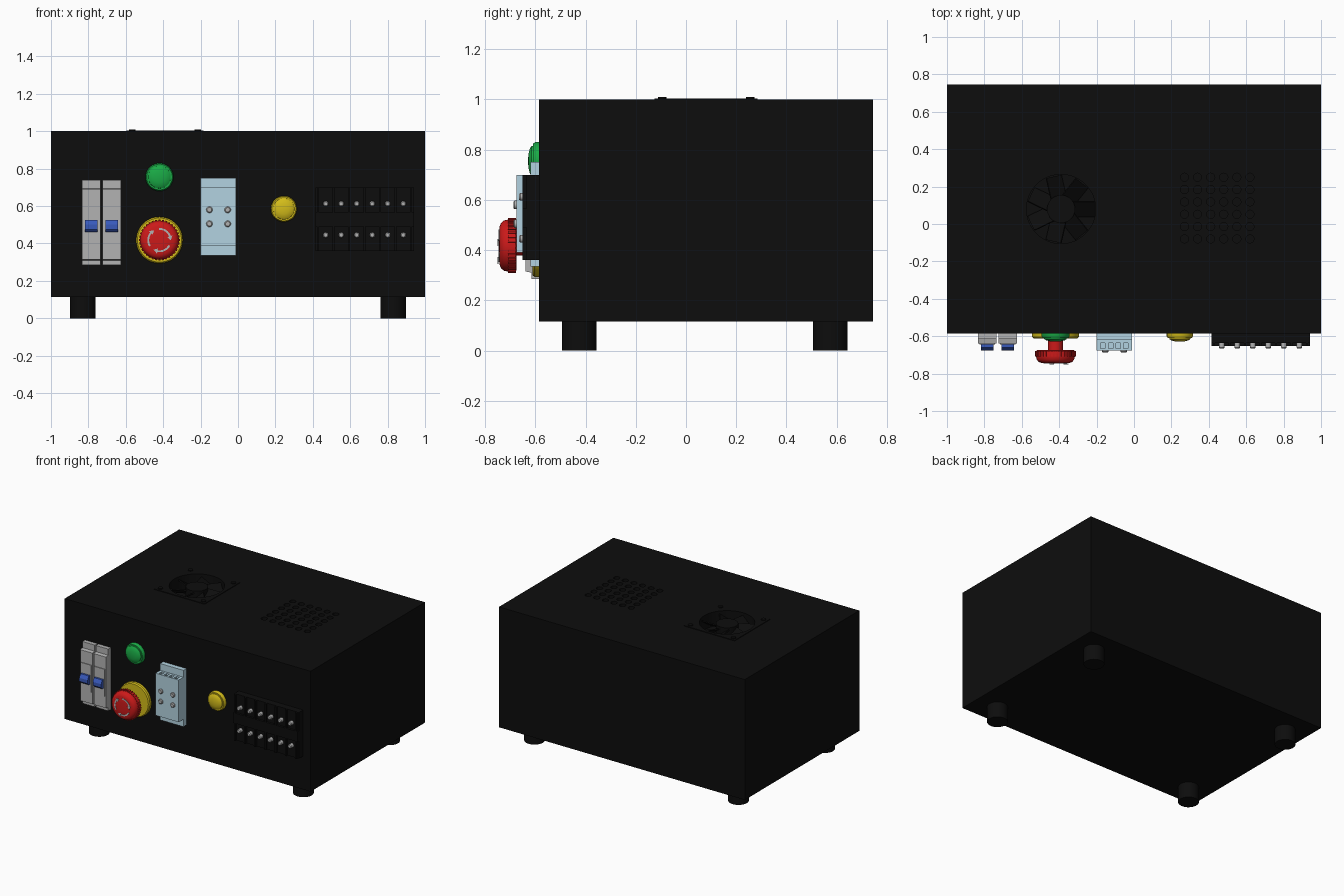
import bpy, bmesh
from math import sin, cos, pi, radians
from mathutils import Matrix, Vector

if "Cube" in bpy.data.objects:
    bpy.data.objects.remove(bpy.data.objects["Cube"])

PANEL = -0.585  # y of the front panel


def mat(name, r, g, b):
    m = bpy.data.materials.new(name)
    m.diffuse_color = (r, g, b, 1)
    m.use_nodes = True
    m.node_tree.nodes["Principled BSDF"].inputs["Base Color"].default_value = m.diffuse_color
    return m


BLACK = mat("black", .004, .004, .004)
GREY = mat("light_grey", .45, .45, .45)
BLUE = mat("blue", .04, .1, .5)
PALE = mat("pale_blue", .45, .65, .75)
RED = mat("red", .6, .01, .01)
GREEN = mat("green", .01, .4, .06)
YELLOW = mat("yellow", .65, .5, .01)


def finish(name, bm, m, smooth=False):
    bmesh.ops.recalc_face_normals(bm, faces=bm.faces)
    me = bpy.data.meshes.new(name)
    bm.to_mesh(me)
    bm.free()
    me.materials.append(m)
    ob = bpy.data.objects.new(name, me)
    bpy.context.collection.objects.link(ob)
    bpy.ops.object.select_all(action='DESELECT')
    ob.select_set(True)
    bpy.context.view_layer.objects.active = ob
    if smooth:
        bpy.ops.object.shade_smooth_by_angle(angle=radians(35))
    return ob


def add_box(bm, x0, x1, y0, y1, z0, z1, rot=Matrix()):
    c = Vector(((x0 + x1) / 2, (y0 + y1) / 2, (z0 + z1) / 2))
    s = Matrix.Diagonal((x1 - x0, y1 - y0, z1 - z0, 1))
    bmesh.ops.create_cube(bm, size=1, matrix=rot @ Matrix.Translation(c) @ s)


def add_cyl(bm, x, y, z0, z1, r, n=32):
    bmesh.ops.create_cone(bm, cap_ends=True, segments=n, radius1=r, radius2=r, depth=z1 - z0,
                          matrix=Matrix.Translation((x, y, (z0 + z1) / 2)))


def add_lathe(bm, x, z, prof, n=48):
    """Turn (radius, distance out of the panel) points about a y-axis."""
    rings = [[bm.verts.new((x + r * cos(2 * pi * i / n), PANEL - d, z + r * sin(2 * pi * i / n)))
              for i in range(n)] for r, d in prof]
    for a, b in zip(rings, rings[1:]):
        for i in range(n):
            j = (i + 1) % n
            bm.faces.new((a[i], a[j], b[j], b[i]))
    bm.faces.new(rings[0])
    bm.faces.new(rings[-1])


def add_profile(bm, x0, x1, prof):
    """Extrude a (distance out of the panel, z) outline along x."""
    f = bm.faces.new([bm.verts.new((x0, PANEL - d, z)) for d, z in prof])
    g = bmesh.ops.extrude_face_region(bm, geom=[f])
    bmesh.ops.translate(bm, vec=(x1 - x0, 0, 0),
                        verts=[v for v in g['geom'] if isinstance(v, bmesh.types.BMVert)])


def cut(ob, bm):
    c = finish("cutter", bm, BLACK)
    c.hide_render = True
    bpy.context.view_layer.objects.active = ob
    m = ob.modifiers.new("cut", 'BOOLEAN')
    m.object, m.operation, m.solver = c, 'DIFFERENCE', 'EXACT'
    bpy.ops.object.modifier_apply(modifier=m.name)
    bpy.data.objects.remove(c)


# Cabinet with fan well and vent holes
FX, FY = -.39, .08
bm = bmesh.new()
add_box(bm, -1, 1, PANEL, .745, .115, 1)
cabinet = finish("cabinet", bm, BLACK)
bm = bmesh.new()
add_cyl(bm, FX, FY, .9, 1.1, .185, 48)
for i in range(6):
    for j in range(6):
        add_cyl(bm, .27 + i * .07, -.08 + j * .066, .96, 1.1, .022, 12)
cut(cabinet, bm)

# Feet
for x, sx in ((-.83, "left"), (.83, "right")):
    for y, sy in ((-.425, "front"), (.575, "back")):
        bm = bmesh.new()
        add_cyl(bm, x, y, 0, .117, .069)
        finish(f"foot_{sy}_{sx}", bm, BLACK, True)

# Fan frame, corner screws, hub and blades
bm = bmesh.new()
add_box(bm, FX - .205, FX + .205, FY - .205, FY + .205, .99, 1.004)
frame = finish("fan_frame", bm, BLACK)
bm = bmesh.new()
add_cyl(bm, FX, FY, .9, 1.1, .185, 48)
cut(frame, bm)
bm = bmesh.new()
for sx in (-1, 1):
    for sy in (-1, 1):
        add_cyl(bm, FX + sx * .175, FY + sy * .175, 1, 1.01, .017, 16)
finish("fan_screws", bm, BLACK, True)
bm = bmesh.new()
add_cyl(bm, FX, FY, .9, .998, .075)
for i in range(7):
    rot = (Matrix.Translation((FX, FY, .955)) @ Matrix.Rotation(2 * pi * i / 7, 4, 'Z')
           @ Matrix.Rotation(radians(35), 4, 'X'))
    add_box(bm, .06, .178, -.05, .05, -.004, .004, rot)
finish("fan_rotor", bm, BLACK)

# Two circuit breakers with switch levers
for x0, name in ((-.835, "main"), (-.725, "battery")):
    bm = bmesh.new()
    add_profile(bm, x0, x0 + .1, [(0, .285), (.03, .285), (.03, .31), (.055, .315),
                                  (.055, .69), (.03, .695), (.03, .74), (0, .74)])
    add_box(bm, x0 + .008, x0 + .092, PANEL - .06, PANEL - .05, .40, .60)
    finish(f"{name}_breaker", bm, GREY)
    bm = bmesh.new()
    add_profile(bm, x0 + .016, x0 + .084, [(.05, .46), (.075, .46), (.09, .475),
                                           (.09, .50), (.075, .525), (.05, .525)])
    finish(f"{name}_breaker_lever", bm, BLUE)

# Lamp and trigger button: bezel plus domed cap
for x, z, r, m, name in ((-.42, .755, .075, GREEN, "lamp"), (.245, .585, .07, YELLOW, "trigger_button")):
    bm = bmesh.new()
    add_lathe(bm, x, z, [(r, 0), (r, .015), (r * .92, .024), (r * .83, .024)])
    finish(f"{name}_bezel", bm, m, True)
    bm = bmesh.new()
    add_lathe(bm, x, z, [(r * .82, .01), (r * .8, .03), (r * .66, .037), (r * .4, .042), (r * .12, .044)])
    finish(f"{name}_cap", bm, m, True)

# Emergency stop: yellow collar, stem, ridged mushroom head
EX, EZ = -.42, .418
bm = bmesh.new()
add_lathe(bm, EX, EZ, [(.125, 0), (.125, .018), (.118, .026), (.07, .026)])
finish("emergency_collar", bm, YELLOW, True)
bm = bmesh.new()
add_lathe(bm, EX, EZ, [(.04, .02), (.04, .09), (.098, .09), (.104, .095), (.104, .122),
                       (.1, .14), (.09, .152), (.075, .158), (.03, .16)])
finish("emergency_head", bm, RED, True)
bm = bmesh.new()
for i in range(36):
    rot = Matrix.Translation((EX, PANEL, EZ)) @ Matrix.Rotation(2 * pi * i / 36, 4, 'Y')
    add_box(bm, .098, .109, -.124, -.093, -.005, .005, rot)
finish("emergency_head_ridges", bm, RED)

# Three turning arrows on the head
bm = bmesh.new()


def on_head(r, a):
    return bm.verts.new((EX + r * cos(a), PANEL - .161, EZ + r * sin(a)))


for k in range(3):
    a0 = radians(20 + 120 * k)
    arc = [(on_head(.055, a0 + radians(9 * i)), on_head(.065, a0 + radians(9 * i))) for i in range(9)]
    for (p, q), (s, t) in zip(arc, arc[1:]):
        bm.faces.new((p, q, t, s))
    bm.faces.new((on_head(.046, a0), on_head(.074, a0), on_head(.06, a0 - radians(22))))
arrows = finish("emergency_arrows", bm, GREY)
arrows.modifiers.new("thickness", 'SOLIDIFY').thickness = .004

# Pale blue relay module
bm = bmesh.new()
add_profile(bm, -.2, -.01, [(0, .335), (.035, .335), (.035, .39), (.09, .39),
                            (.09, .70), (.035, .70), (.035, .75), (0, .75)])
module = finish("relay_module", bm, PALE)
bm = bmesh.new()
for i in range(4):
    x = -.178 + i * .041
    add_box(bm, x, x + .024, PANEL - .08, PANEL - .05, .68, .8)
cut(module, bm)
bm = bmesh.new()
for x in (-.153, -.055):
    for z in (.58, .505):
        add_lathe(bm, x, z, [(.017, .085), (.017, .098), (.012, .103)], 20)
finish("relay_module_screws", bm, GREY, True)

# Terminal block: base, partitions and screws
bm = bmesh.new()
add_box(bm, .415, .94, PANEL - .05, PANEL, .36, .70)
for i in range(7):
    x = .4275 + i * .083
    add_box(bm, x - .006, x + .006, PANEL - .066, PANEL - .04, .36, .70)
add_box(bm, .415, .94, PANEL - .066, PANEL - .04, .49, .565)
finish("terminal_block", bm, BLACK)
bm = bmesh.new()
for i in range(6):
    for z in (.445, .612):
        add_lathe(bm, .469 + i * .083, z, [(.015, .045), (.015, .075), (.01, .081)], 20)
finish("terminal_screws", bm, GREY, True)
